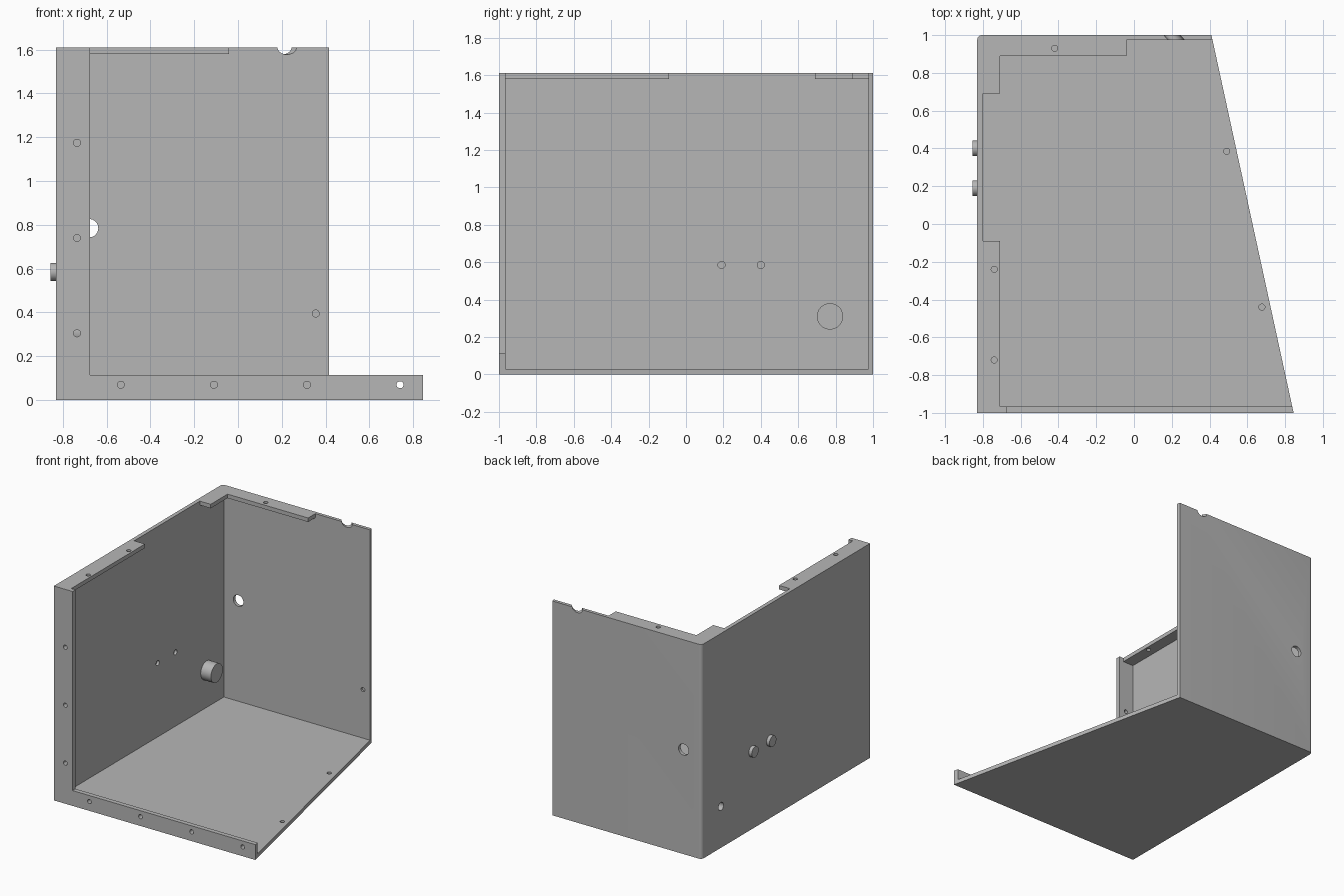
import bpy, bmesh, math
from mathutils import Vector

if "Cube" in bpy.data.objects:
    bpy.data.objects.remove(bpy.data.objects["Cube"], do_unlink=True)

grey = bpy.data.materials.new("sheet metal grey")
grey.use_nodes = True
grey.diffuse_color = (0.47, 0.47, 0.47, 1)
grey.node_tree.nodes["Principled BSDF"].inputs["Base Color"].default_value = (0.47, 0.47, 0.47, 1)


def add_object(name, bm):
    bmesh.ops.recalc_face_normals(bm, faces=bm.faces)
    mesh = bpy.data.meshes.new(name)
    bm.to_mesh(mesh)
    bm.free()
    mesh.materials.append(grey)
    obj = bpy.data.objects.new(name, mesh)
    bpy.context.collection.objects.link(obj)
    return obj


def prism(name, outline, z0, z1):
    bm = bmesh.new()
    face = bm.faces.new([bm.verts.new((x, y, z0)) for x, y in outline])
    grown = bmesh.ops.extrude_face_region(bm, geom=[face])
    moved = [v for v in grown["geom"] if isinstance(v, bmesh.types.BMVert)]
    bmesh.ops.translate(bm, verts=moved, vec=(0, 0, z1 - z0))
    return add_object(name, bm)


def box(name, x0, x1, y0, y1, z0, z1):
    return prism(name, [(x0, y0), (x1, y0), (x1, y1), (x0, y1)], z0, z1)


def rod(name, start, end, radius, sides=32):
    start, end = Vector(start), Vector(end)
    axis = end - start
    bm = bmesh.new()
    bmesh.ops.create_cone(bm, cap_ends=True, segments=sides, radius1=radius,
                          radius2=radius, depth=axis.length)
    obj = add_object(name, bm)
    turn = Vector((0, 0, 1)).rotation_difference(axis).to_matrix().to_4x4()
    obj.data.transform(turn)
    obj.data.transform(turn.Translation((start + end) / 2))
    return obj


def activate(obj):
    bpy.ops.object.select_all(action='DESELECT')
    obj.select_set(True)
    bpy.context.view_layer.objects.active = obj


def cut(target, cutter, keep=False):
    cutter.hide_render = True
    mod = target.modifiers.new("cut", 'BOOLEAN')
    mod.operation, mod.solver, mod.object = 'DIFFERENCE', 'EXACT', cutter
    activate(target)
    bpy.ops.object.modifier_apply(modifier=mod.name)
    if not keep:
        bpy.data.objects.remove(cutter, do_unlink=True)


# Outer block with a slanted open side and one rounded rear corner
R = 0.025
corner = [(-0.83 + R - R * math.sin(a), 1 - R + R * math.cos(a))
          for a in (i * math.pi / 12 for i in range(7))]
panel = prism("bent_sheet_panel", [(-0.83, -1), (0.845, -1), (0.41, 1)] + corner, 0, 1.61)

# Hollow inside, front opening and stepped top opening
cut(panel, box("cavity", -0.80, 1.2, -0.965, 0.975, 0.03, 1.58))
cut(panel, box("front_opening", -0.675, 1.3, -1.1, -0.9, 0.115, 1.7))
cut(panel, prism("top_opening", [
    (-0.71, -0.965), (1.2, -0.965), (1.2, 0.975), (-0.04, 0.975), (-0.04, 0.89),
    (-0.71, 0.89), (-0.71, 0.69), (-0.80, 0.69), (-0.80, -0.09), (-0.71, -0.09)], 1.5, 1.7))

# Screw holes in the front and top flanges
HOLE = 0.016
front_holes = [(-0.735, z) for z in (0.305, 0.74, 1.175)]
front_holes += [(x, 0.07) for x in (-0.535, -0.11, 0.315, 0.74)]
for x, z in front_holes:
    cut(panel, rod("hole", (x, -1.05, z), (x, -0.92, z), HOLE))
for x, y in ((-0.42, 0.93), (-0.74, -0.24), (-0.74, -0.72)):
    cut(panel, rod("hole", (x, y, 1.5), (x, y, 1.7), HOLE))

# Blind holes in the floor, rear wall and side wall
for x, y in ((0.49, 0.385), (0.677, -0.44)):
    cut(panel, rod("hole", (x, y, 0.01), (x, y, 0.08), HOLE))
cut(panel, rod("hole", (0.355, 0.92, 0.395), (0.355, 0.99, 0.395), HOLE))
PEGS = (0.19, 0.40)
for y in PEGS:
    cut(panel, rod("hole", (-0.82, y, 0.585), (-0.75, y, 0.585), 0.019))

# Cable hole and tilted notch in the rear wall
cut(panel, rod("hole", (-0.68, 0.95, 0.785), (-0.68, 1.1, 0.785), 0.042))
cut(panel, rod("notch", (0.27, 0.925, 1.61), (0.15, 1.055, 1.61), 0.032))

# Pegs outside the side wall
parts = [panel]
for name, y in zip(("front_peg", "rear_peg"), PEGS):
    parts.append(rod(name, (-0.855, y, 0.585), (-0.83, y, 0.585), 0.041))

# Standoff inside the side wall, bored from outside
standoff = rod("standoff", (-0.80, 0.77, 0.31), (-0.715, 0.77, 0.31), 0.07, 48)
bore = rod("bore", (-0.9, 0.77, 0.31), (-0.74, 0.77, 0.31), 0.03)
cut(standoff, bore, keep=True)
cut(panel, bore)
parts.append(standoff)

for obj in parts:
    activate(obj)
    bpy.ops.object.shade_smooth_by_angle(angle=math.radians(30))
